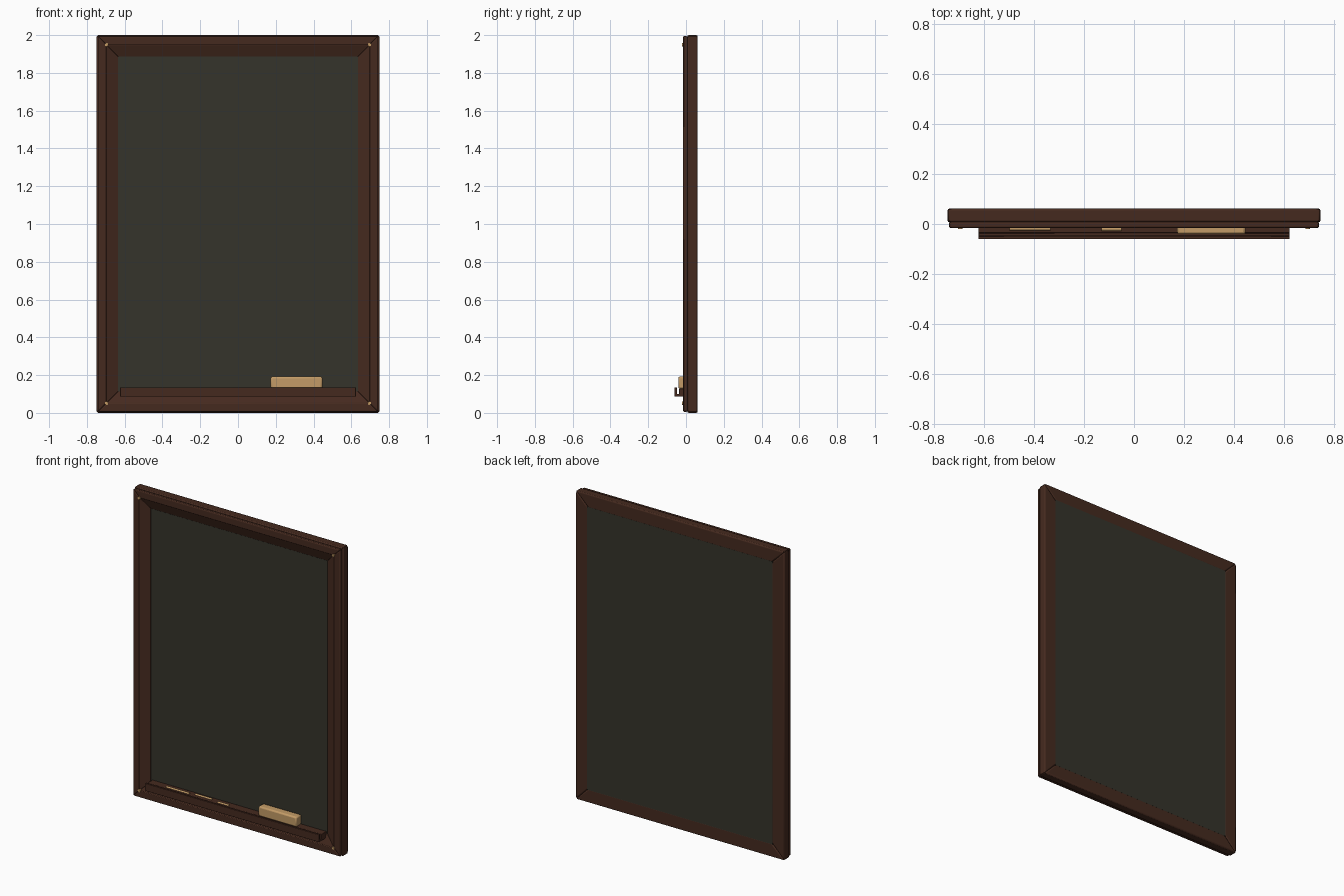
import bpy, bmesh, math
from mathutils import Vector, Matrix

cube = bpy.data.objects.get("Cube")
if cube:
    bpy.data.objects.remove(cube, do_unlink=True)

HALF_W, HALF_H, MID_Z = 0.748, 1.0, 1.0


def material(name, rgb):
    m = bpy.data.materials.new(name)
    m.use_nodes = True
    m.diffuse_color = (*rgb, 1)
    m.node_tree.nodes["Principled BSDF"].inputs["Base Color"].default_value = (*rgb, 1)
    return m


wood = material("dark brown wood", (0.06, 0.023, 0.0135))
slate = material("slate green", (0.035, 0.034, 0.024))
tan = material("pale tan wood", (0.55, 0.33, 0.135))
brass = material("brass", (0.55, 0.33, 0.13))


def finish(name, bm, mat, bevel=0.0, segments=2):
    bmesh.ops.recalc_face_normals(bm, faces=bm.faces)
    me = bpy.data.meshes.new(name)
    bm.to_mesh(me)
    bm.free()
    me.materials.append(mat)
    ob = bpy.data.objects.new(name, me)
    bpy.context.collection.objects.link(ob)
    if bevel:
        mod = ob.modifiers.new("bevel", 'BEVEL')
        mod.width, mod.segments = bevel, segments
        mod.limit_method = 'ANGLE'
    bpy.ops.object.select_all(action='DESELECT')
    ob.select_set(True)
    bpy.context.view_layer.objects.active = ob
    bpy.ops.object.shade_smooth_by_angle(angle=math.radians(35))
    return ob


def prism(bm, first, second):
    # Joins two matching outlines into a closed solid
    a = [bm.verts.new(p) for p in first]
    b = [bm.verts.new(p) for p in second]
    n = len(a)
    bm.faces.new(a)
    bm.faces.new(b[::-1])
    for i in range(n):
        j = (i + 1) % n
        bm.faces.new((a[i], a[j], b[j], b[i]))


def mitred_frame(name, profile, bevel):
    # Four rails with mitred ends; profile points are (inset from edge, y)
    corners = [(-1, -1), (1, -1), (1, 1), (-1, 1)]
    for i, side in enumerate(("bottom", "left", "top", "right")):
        bm = bmesh.new()
        ends = [[(sx * (HALF_W - d), y, MID_Z + sz * (HALF_H - d)) for d, y in profile]
                for sx, sz in (corners[i], corners[(i + 1) % 4])]
        prism(bm, *ends)
        finish(f"{name}_{side}", bm, wood, bevel)


def box(name, x, y, z, mat, bevel=0.0):
    bm = bmesh.new()
    outline = ((y[0], z[0]), (y[1], z[0]), (y[1], z[1]), (y[0], z[1]))
    prism(bm, *[[(end, b, c) for b, c in outline] for end in x])
    return finish(name, bm, mat, bevel)


def cylinder(name, centre, radius, length, axis, mat):
    bm = bmesh.new()
    turn = Vector((0, 0, 1)).rotation_difference(Vector(axis)).to_matrix().to_4x4()
    bmesh.ops.create_cone(bm, cap_ends=True, segments=16, radius1=radius, radius2=radius,
                          depth=length, matrix=Matrix.Translation(centre) @ turn)
    return finish(name, bm, mat)


# Writing board, flush with the back of the frame
box("board", (-0.665, 0.665), (0.015, 0.062), (0.083, 1.917), slate)

# Deep outer frame, raised outer moulding and inner moulding sloping to the board
mitred_frame("frame", [(0, 0.007), (0.09, 0.007), (0.09, 0.062), (0, 0.062)], 0.008)
mitred_frame("outer_moulding", [(0.006, -0.016), (0.054, -0.016), (0.054, 0.009), (0.006, 0.009)], 0.006)
mitred_frame("inner_moulding", [(0.052, -0.013), (0.114, 0.012), (0.114, 0.02), (0.052, 0.02)], 0.002)

# Channel-shaped tray with a shelf reaching back to the board
section = [(-0.061, 0.086), (0.016, 0.086), (0.016, 0.128), (-0.036, 0.128),
           (-0.036, 0.1), (-0.048, 0.1), (-0.048, 0.135), (-0.061, 0.135)]
bm = bmesh.new()
prism(bm, *[[(x, y, z) for y, z in section] for x in (-0.624, 0.624)])
finish("tray", bm, wood, 0.002)

# Eraser with rounded edges
box("eraser", (0.173, 0.447), (-0.041, 0.013), (0.128, 0.192), tan, 0.009)

# Chalk sticks resting on the shelf
for i, (x0, x1, y) in enumerate(((-0.5, -0.335, -0.018), (-0.3, -0.18, -0.006), (-0.13, -0.05, -0.02))):
    cylinder(f"chalk_{i + 1}", ((x0 + x1) / 2, y, 0.127), 0.008, x1 - x0, (1, 0, 0), tan)

# Corner screws
for sx in (-1, 1):
    for sz in (-1, 1):
        cylinder(f"screw_{'left' if sx > 0 else 'right'}_{'top' if sz > 0 else 'bottom'}",
                 (sx * 0.696, -0.015, MID_Z + sz * 0.949), 0.009, 0.012, (0, 1, 0), brass)
